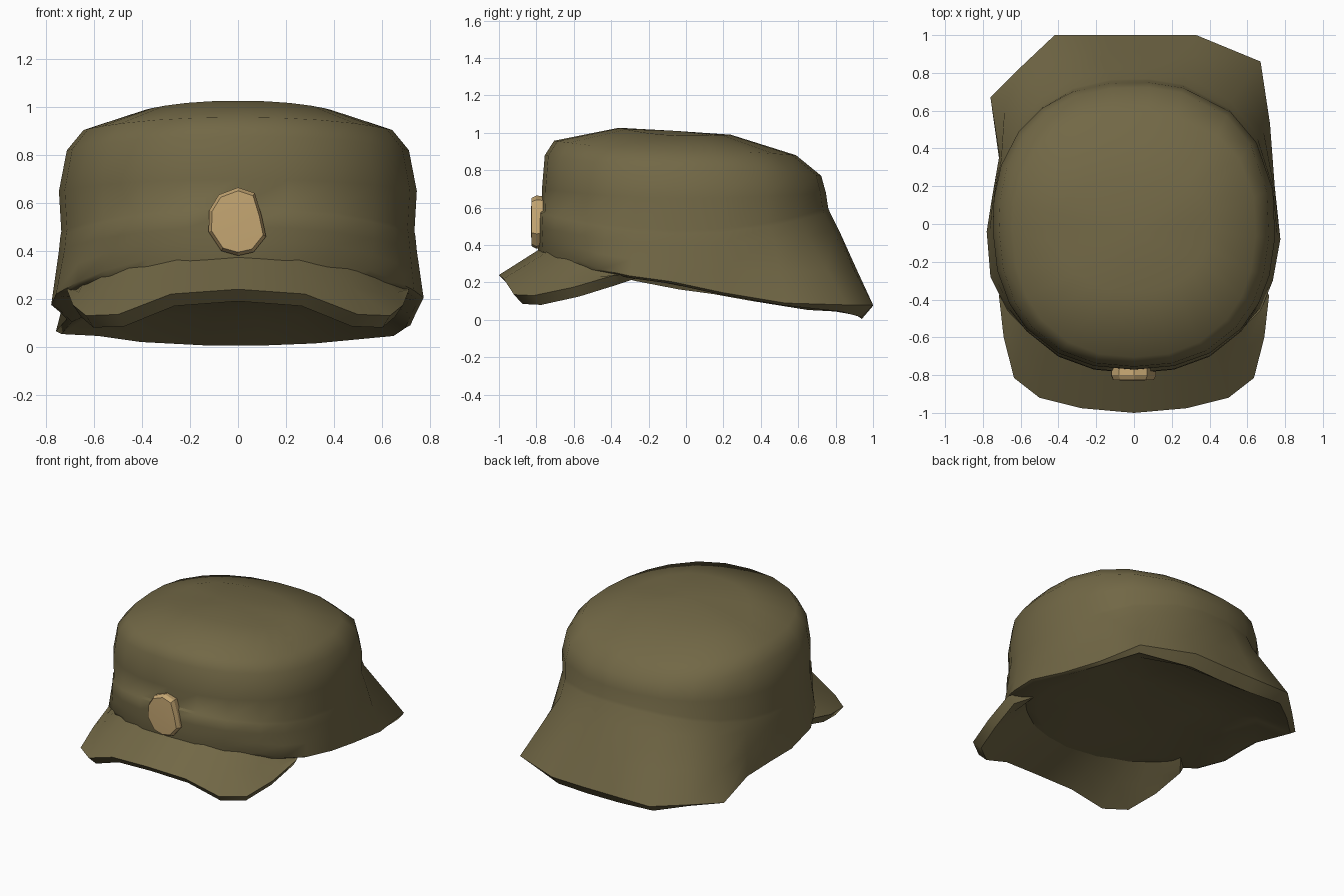
import bpy, math

if "Cube" in bpy.data.objects:
    bpy.data.objects.remove(bpy.data.objects["Cube"])


def material(name, rgb):
    m = bpy.data.materials.new(name)
    m.diffuse_color = (*rgb, 1)
    m.use_nodes = True
    m.node_tree.nodes["Principled BSDF"].inputs["Base Color"].default_value = m.diffuse_color
    return m


OLIVE = material("olive cloth", (0.168, 0.138, 0.061))
TAN = material("tan badge", (0.56, 0.385, 0.17))


def build(name, verts, faces, mat, angle):
    me = bpy.data.meshes.new(name)
    me.from_pydata(verts, [], faces)
    me.update()
    ob = bpy.data.objects.new(name, me)
    bpy.context.collection.objects.link(ob)
    me.materials.append(mat)
    bpy.ops.object.select_all(action='DESELECT')
    ob.select_set(True)
    bpy.context.view_layer.objects.active = ob
    bpy.ops.object.mode_set(mode='EDIT')
    bpy.ops.mesh.select_all(action='SELECT')
    bpy.ops.mesh.normals_make_consistent(inside=False)
    bpy.ops.object.mode_set(mode='OBJECT')
    bpy.ops.object.shade_smooth_by_angle(angle=math.radians(angle))
    return ob


def loft(name, rings, mat, angle, start=None, end=None):
    """Join closed rings, closing each end with a fan to a point."""
    n = len(rings[0])
    verts = [p for r in rings for p in r]
    faces = []
    for k in range(len(rings) - 1):
        for i in range(n):
            j = (i + 1) % n
            faces.append((k*n + i, k*n + j, (k+1)*n + j, (k+1)*n + i))
    for point, base in ((start, 0), (end, (len(rings) - 1) * n)):
        if point:
            verts.append(point)
            for i in range(n):
                faces.append((base + i, base + (i + 1) % n, len(verts) - 1))
    return build(name, verts, faces, mat, angle)


# Lower hem: band edge at the front, flared neck flap at the back
hem = [(0, -0.79, .37), (.2, -.765, .37), (.38, -.70, .365), (.55, -.58, .32),
       (.67, -.46, .27), (.735, -.30, .235), (.775, -.08, .205), (.745, .2, .145),
       (.72, .53, .09), (.67, .86, .08), (.33, 1, .08), (.1, 1, .075),
       (-.15, 1, .075), (-.42, 1, .075), (-.60, .83, .07), (-.76, .67, .065),
       (-.715, .35, .115), (-.75, .15, .15), (-.78, -.04, .175),
       (-.76, -.28, .22), (-.67, -.46, .27), (-.55, -.58, .32),
       (-.38, -.70, .365), (-.2, -.765, .37)]
angles = [math.atan2(y, x / .9) for x, y, z in hem]


def crown_ring(rx, yf, yb, zf, zs, zb, power=2.3):
    """Rounded oval with separate front, side and back sizes and heights."""
    ring = []
    for a in angles:
        c, s = math.cos(a), math.sin(a)
        r = (abs(c)**power + abs(s)**power) ** (-1 / power)
        c, s = c * r, s * r
        y = s * (yb if s > 0 else yf)
        z = zs + ((zb if s > 0 else zf) - zs) * min(1, s * s)
        ring.append((rx * c, y, z))
    return ring


def mix(a, b, t):
    return [tuple(p + (q - p) * t for p, q in zip(u, v)) for u, v in zip(a, b)]


band = crown_ring(.748, .79, .82, .50, .40, .48)
crown = [
    crown_ring(.742, .787, .77, .575, .46, .58),
    crown_ring(.738, .772, .762, .585, .48, .60),
    crown_ring(.748, .770, .750, .70, .65, .68),
    crown_ring(.715, .755, .725, .88, .82, .77),
    crown_ring(.645, .705, .590, .958, .905, .88),
    crown_ring(.400, .360, .240, 1.027, .985, .99),
]


def turned_under(x, y, z):
    """The back edge is thick, the sides are thin, the front meets the lining."""
    if y > .95:
        return (x * .97, .94, .004 + .09 * x * x)
    if y > .8:
        return (x * .97, y * .96, .045)
    return (x * .97, y * .97, min(z - .012, .265))


under = [turned_under(*p) for p in hem]
# Shallow lining, rising toward the front
lining1 = [(x * .76, y * .76, .20 - .09 * y * .76) for x, y, z in hem]
lining2 = [(x * .4, y * .4, .225 - .07 * y * .4) for x, y, z in hem]
loft("cap_body", [lining2, lining1, under, hem, mix(hem, band, .5), band] + crown,
     OLIVE, 50, (0, 0, .23), (0, -.05, 1.01))

# Arched front brim: right half from centre to side, then mirrored
outer = [(0, -1, .24), (.28, -.975, .22), (.5, -.92, .135), (.635, -.815, .13),
         (.69, -.6, .175), (.715, -.38, .24)]
inner = [(0, -.74, .405), (.25, -.69, .395), (.45, -.59, .36), (.56, -.49, .32),
         (.64, -.39, .28), (.68, -.3, .245)]


def mirrored(half):
    return [(-x, y, z) for x, y, z in half[:0:-1]] + half


out_row, in_row = mirrored(outer), mirrored(inner)
out_low = [(x * .95, y * .95, z - .05) for x, y, z in out_row]
in_low = [(x * .88, y * .86, min(z - .02, .262)) for x, y, z in in_row]
rows = [in_row, mix(in_row, out_row, .5), out_row,
        out_low, mix(in_low, out_low, .5), in_low]
m, n = len(rows), len(out_row)
verts = [rows[k][i] for i in range(n) for k in range(m)]
faces = [(i*m + k, i*m + (k+1) % m, (i+1)*m + (k+1) % m, (i+1)*m + k)
         for i in range(n - 1) for k in range(m)]
faces += [tuple(range(m)), tuple(range((n - 1) * m, n * m))]
build("front_brim", verts, faces, OLIVE, 45)

# Irregular faceted badge on the band
rim = [(0, .665), (.07, .642), (.098, .55), (.117, .46), (.065, .395),
       (0, .38), (-.07, .40), (-.123, .48), (-.12, .57), (-.08, .635)]


def badge_ring(scale, y):
    return [(x * scale, y, .525 + (z - .525) * scale) for x, z in rim]


loft("badge", [badge_ring(.95, -.74), badge_ring(1, -.80), badge_ring(.9, -.826)],
     TAN, 20, (0, -.74, .525), (0, -.83, .525))
